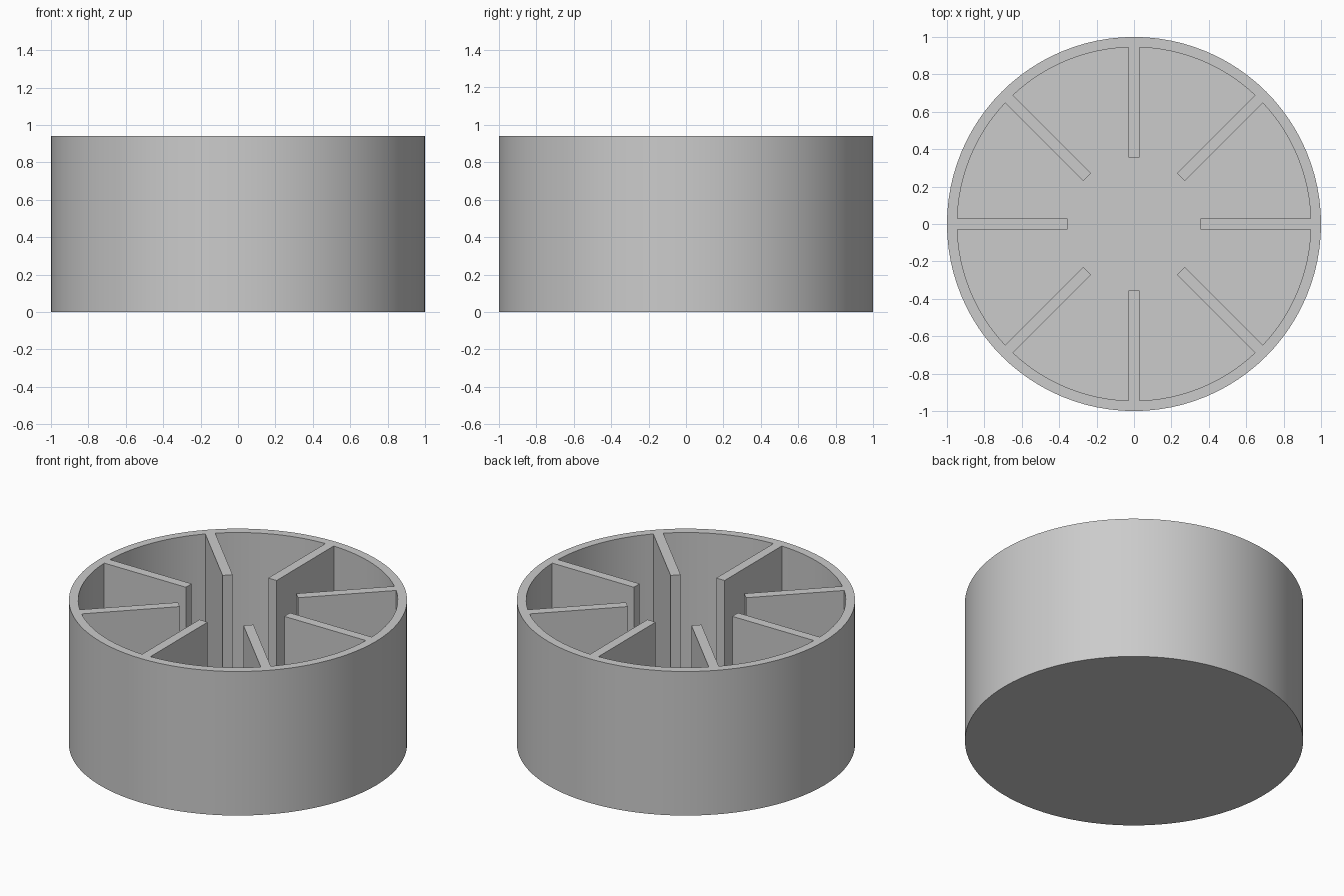
import bpy, bmesh
from math import sin, cos, asin, pi
from mathutils import Matrix, Vector

old = bpy.data.objects.get("Cube")
if old:
    bpy.data.objects.remove(old)

HEIGHT, FLOOR = 0.94, 0.06
OUTER, INNER = 1.0, 0.945
FIN_END, FIN_HALF = 0.355, 0.03
FINS, ARC_STEPS = 8, 12

grey = bpy.data.materials.new("plain grey")
grey.use_nodes = True
grey.diffuse_color = (0.6, 0.6, 0.6, 1)
grey.node_tree.nodes["Principled BSDF"].inputs["Base Color"].default_value = (0.6, 0.6, 0.6, 1)


def prism(name, outline, bottom, top):
    """Extrude a flat outline from bottom to top."""
    bm = bmesh.new()
    face = bm.faces.new([bm.verts.new((x, y, bottom)) for x, y in outline])
    grown = bmesh.ops.extrude_face_region(bm, geom=[face], use_keep_orig=True)
    verts = [g for g in grown["geom"] if isinstance(g, bmesh.types.BMVert)]
    bmesh.ops.translate(bm, verts=verts, vec=(0, 0, top - bottom))
    bmesh.ops.recalc_face_normals(bm, faces=bm.faces)
    mesh = bpy.data.meshes.new(name)
    bm.to_mesh(mesh)
    bm.free()
    mesh.materials.append(grey)
    obj = bpy.data.objects.new(name, mesh)
    bpy.context.collection.objects.link(obj)
    return obj


# Solid round body
segments = FINS * ARC_STEPS
body = prism("finned_cup",
             [(OUTER * cos(2 * pi * i / segments), OUTER * sin(2 * pi * i / segments))
              for i in range(segments)], 0, HEIGHT)

# Open cavity: wall arcs broken by straight fins pointing to the middle
gap = asin(FIN_HALF / INNER)
sector = 2 * pi / FINS
unit = [Vector((FIN_END, -FIN_HALF)), Vector((FIN_END, FIN_HALF))]
for i in range(ARC_STEPS + 1):
    a = gap + (sector - 2 * gap) * i / ARC_STEPS
    unit.append(Vector((INNER * cos(a), INNER * sin(a))))
outline = [Matrix.Rotation(sector * k, 2) @ p for k in range(FINS) for p in unit]
cavity = prism("cavity_cutter", outline, FLOOR, HEIGHT + 0.1)
cavity.hide_render = True

# Hollow out the body, leaving floor, wall and fins in one piece
cut = body.modifiers.new("hollow", "BOOLEAN")
cut.operation = "DIFFERENCE"
cut.solver = "EXACT"
cut.object = cavity
bpy.ops.object.select_all(action="DESELECT")
body.select_set(True)
bpy.context.view_layer.objects.active = body
bpy.ops.object.modifier_apply(modifier=cut.name)
bpy.data.objects.remove(cavity)
bpy.ops.object.shade_smooth_by_angle(angle=pi / 6)
